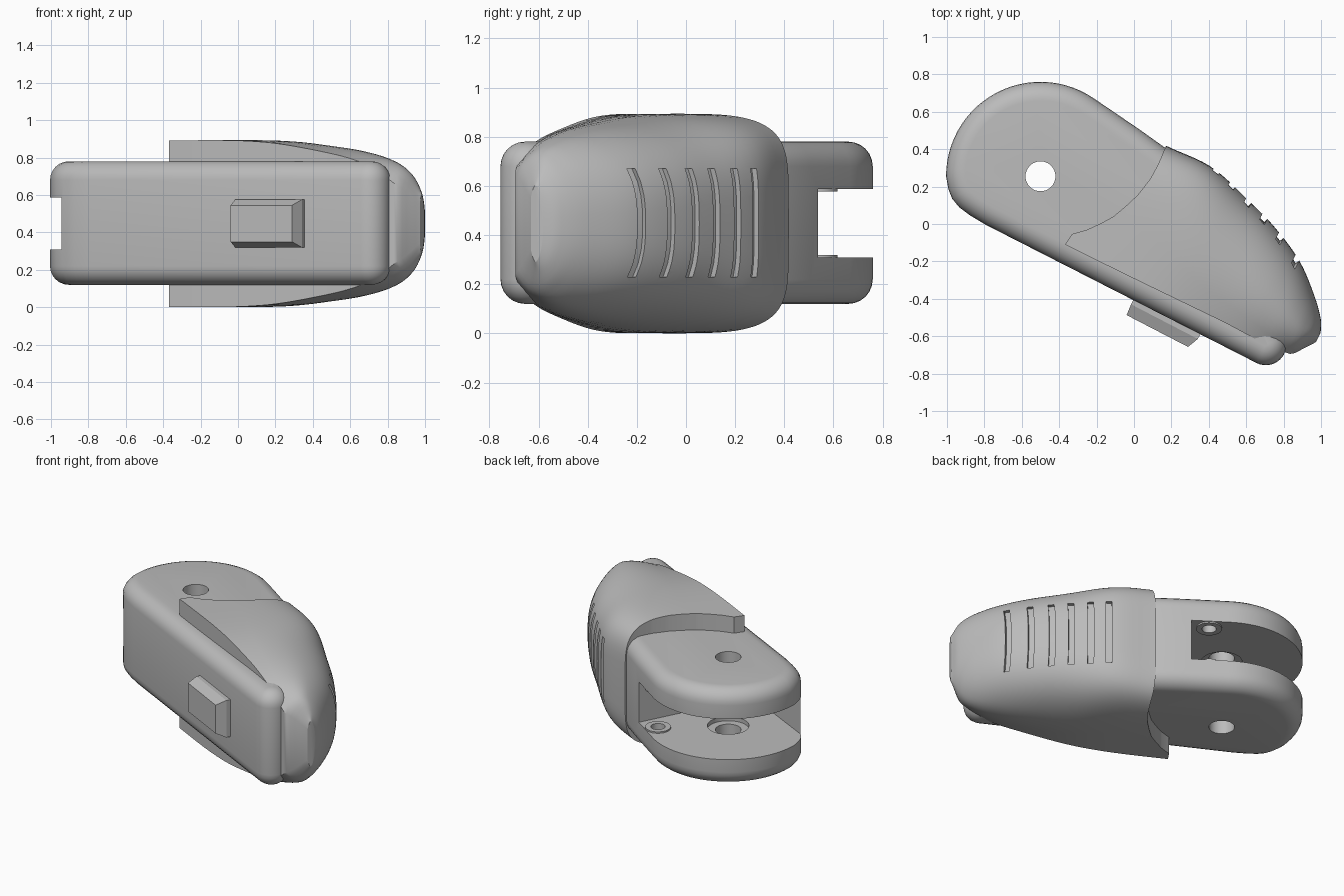
import bpy, bmesh, math
from mathutils import Vector

cube = bpy.data.objects.get("Cube")
if cube:
    bpy.data.objects.remove(cube)

grey = bpy.data.materials.new("mid_grey")
grey.use_nodes = True
grey.diffuse_color = (0.5, 0.5, 0.5, 1)
grey.node_tree.nodes["Principled BSDF"].inputs["Base Color"].default_value = (0.5, 0.5, 0.5, 1)

PIVOT = Vector((-0.5, 0.255))      # axle centre
ALONG = Vector((0.888, -0.46))     # long direction of the body
ACROSS = Vector((0.46, 0.888))
MID = 0.447                        # height of the mid plane


def local(s, w):
    return PIVOT + ALONG * s + ACROSS * w


def arc(centre, r, a0, a1, n):
    angles = [math.radians(a0 + (a1 - a0) * i / n) for i in range(n + 1)]
    return [Vector((centre[0] + r * math.cos(a), centre[1] + r * math.sin(a))) for a in angles]


def circle(centre, r):
    return arc(centre, r, 0, 350, 35)


def smooth_value(table, x):
    """Cubic interpolation through a short table of (x, value)."""
    def slope(i):
        a, b = table[max(i - 1, 0)], table[min(i + 1, len(table) - 1)]
        return (b[1] - a[1]) / (b[0] - a[0])
    x = min(max(x, table[0][0]), table[-1][0])
    i = max(k for k in range(len(table) - 1) if table[k][0] <= x)
    (x0, y0), (x1, y1) = table[i], table[i + 1]
    h = x1 - x0
    t = (x - x0) / h
    return ((2*t**3 - 3*t*t + 1) * y0 + (t**3 - 2*t*t + t) * h * slope(i)
            + (3*t*t - 2*t**3) * y1 + (t**3 - t*t) * h * slope(i + 1))


def to_object(bm, name):
    bmesh.ops.recalc_face_normals(bm, faces=bm.faces)
    mesh = bpy.data.meshes.new(name)
    bm.to_mesh(mesh)
    bm.free()
    mesh.materials.append(grey)
    ob = bpy.data.objects.new(name, mesh)
    bpy.context.collection.objects.link(ob)
    return ob


def loft(name, loops):
    """Skin closed loops of points and cap both ends."""
    bm = bmesh.new()
    rings = [[bm.verts.new(p) for p in loop] for loop in loops]
    n = len(rings[0])
    for a, b in zip(rings, rings[1:]):
        for k in range(n):
            bm.faces.new((a[k], a[(k + 1) % n], b[(k + 1) % n], b[k]))
    bm.faces.new(rings[0])
    bm.faces.new(rings[-1])
    return to_object(bm, name)


def prism(name, outline, z0, z1, round_edge=0):
    bm = bmesh.new()
    base = bm.faces.new([bm.verts.new((p[0], p[1], z0)) for p in outline])
    moved = bmesh.ops.extrude_face_region(bm, geom=[base])["geom"]
    bmesh.ops.translate(bm, vec=(0, 0, z1 - z0),
                        verts=[v for v in moved if isinstance(v, bmesh.types.BMVert)])
    if round_edge:
        rims = [e for e in bm.edges if abs(e.verts[0].co.z - e.verts[1].co.z) < 1e-5]
        bmesh.ops.bevel(bm, geom=rims, offset=round_edge, segments=6,
                        profile=0.5, affect='EDGES')
    return to_object(bm, name)


def activate(ob):
    bpy.ops.object.select_all(action='DESELECT')
    ob.select_set(True)
    bpy.context.view_layer.objects.active = ob


def cut(ob, cutter):
    cutter.hide_render = True
    mod = ob.modifiers.new("cut", 'BOOLEAN')
    mod.operation, mod.solver, mod.object = 'DIFFERENCE', 'EXACT', cutter
    activate(ob)
    bpy.ops.object.modifier_apply(modifier=mod.name)
    bpy.data.objects.remove(cutter)


def smooth(ob, degrees=32):
    activate(ob)
    bpy.ops.object.shade_smooth_by_angle(angle=math.radians(degrees))


# Body: rounded pivot end, straight front edge, narrow tip under the cover
outline = arc(PIVOT, 0.505, 55, 180, 26)
outline += [Vector(p) for p in ((-0.992, 0.185), (-0.972, 0.135), (-0.935, 0.09),
                                (-0.875, 0.045), (-0.795, -0.003))]
outline += arc((0.705, -0.645), 0.11, -117, 20, 14)
outline += [Vector(p) for p in ((0.70, -0.35), (0.58, -0.1), (0.43, 0.1),
                                (0.3, 0.27), (0.17, 0.405), (0.03, 0.505))]
body = prism("body", outline, 0.12, 0.78, 0.1)

# Fork slot, axle hole with recesses, and pin hole
slot = [local(-0.9, -0.352), local(0, -0.335), local(0.3, -0.335), local(0.3, 0.9), local(-0.9, 0.9)]
pin = local(0.171, 0.405)
for shape, z0, z1 in ((slot, 0.308, 0.587), (circle(PIVOT, 0.08), -0.2, 1.2),
                      (circle(PIVOT, 0.13), 0.28, 0.615), (circle(pin, 0.045), 0.22, 0.68)):
    cut(body, prism("body_cutter", shape, z0, z1))
smooth(body)

# Raised rings around the pin hole, on both fork cheeks
for name, z0, z1 in (("lower_pin_ring", 0.3, 0.318), ("upper_pin_ring", 0.577, 0.595)):
    ring = prism(name, circle(pin, 0.08), z0, z1)
    cut(ring, prism("ring_cutter", circle(pin, 0.045), 0, 1))
    smooth(ring)

# Cover: D-shaped sections lofted along the body, with a lip that drops to the tip
inner = [(0.2, -0.264), (0.6, -0.258), (1.2, -0.242), (1.62, -0.23), (1.68, -0.16), (1.715, -0.11)]
outer = [(0.2, 0.452), (0.524, 0.454), (0.79, 0.464), (1.063, 0.392), (1.238, 0.334),
         (1.442, 0.232), (1.605, 0.096), (1.69, 0.0), (1.715, -0.055)]
half = [(0.2, 0.445), (0.85, 0.445), (1.2, 0.42), (1.4, 0.393), (1.56, 0.35),
        (1.65, 0.29), (1.715, 0.17)]
power = [(0.2, 5), (0.6, 5), (1.0, 3.3), (1.4, 2.6), (1.715, 2.3)]
lip = [(0.2, 1), (0.8, 0.985), (1.3, 0.89), (1.5, 0.81), (1.62, 0.68), (1.715, 0.62)]
STEPS, SIDES = 44, 44
sections = []
for i in range(STEPS + 1):
    s = 0.2 + 1.515 * math.sin(math.pi / 2 * i / STEPS)
    w0, w1, h, n, drop = (smooth_value(t, s) for t in (inner, outer, half, power, lip))
    section = []
    for k in range(SIDES + 1):
        a = math.pi * (k / SIDES - 0.5)
        u = math.cos(a) ** (2 / n) if 0 < k < SIDES else 0
        z = math.copysign(h * abs(math.sin(a)) ** (2 / n), math.sin(a))
        z *= 1 - (1 - drop) * max(0, 1 - 1.8 * u) ** 2
        section.append((*local(s, w0 + (w1 - w0) * u), MID + z))
    sections.append(section)
cover = loft("cover", sections)

# Curved end of the cover around the pivot
sweep = [(0.3, 0.66), (0.17, 0.415), (0.13, 0.32), (0.086, 0.24), (0.02, 0.155), (-0.05, 0.09),
         (-0.11, 0.04), (-0.18, 0.002), (-0.25, -0.03), (-0.33, -0.053), (-0.37, -0.112),
         (-0.5, -0.3), (-1.2, -0.3), (-1.2, 1)]
cut(cover, prism("sweep_cutter", sweep, -0.3, 1.3))


def cover_side(s, z):
    """Point on the outer side of the cover at height z."""
    w0, w1, h, n = (smooth_value(t, s) for t in (inner, outer, half, power))
    return local(s, w0 + (w1 - w0) * (1 - (abs(z - MID) / h) ** n) ** (1 / n))


# Shallow grip grooves that follow the back of the cover
samples = [0.55 + i * 0.002 for i in range(500)]
for y in (-0.18, -0.06, 0.04, 0.125, 0.21, 0.285):
    s = min(samples, key=lambda q: abs(cover_side(q, MID).y - y))
    run = (cover_side(s + 0.02, MID) - cover_side(s - 0.02, MID)).normalized()
    out = Vector((-run.y, run.x))
    levels = [0.23 + 0.44 * i / 8 for i in range(9)]
    cut(cover, loft("groove_cutter", [
        [(*(cover_side(s, z) + run * a + out * b), z) for a, b in
         ((-0.019, -0.024), (0.019, -0.024), (0.019, 0.1), (-0.019, 0.1))] for z in levels]))
smooth(cover)

# Push button on the front face, with chamfered sides
loft("push_button", [
    [(*local(s, w), z) for s, z in ((s0, 0.32 + inset), (s1, 0.32 + inset),
                                    (s1, 0.575 - inset), (s0, 0.575 - inset))]
    for s0, s1, w, inset in ((0.745, 1.147, -0.33, 0), (0.745, 1.147, -0.385, 0),
                             (0.75, 1.12, -0.447, 0.03))])
